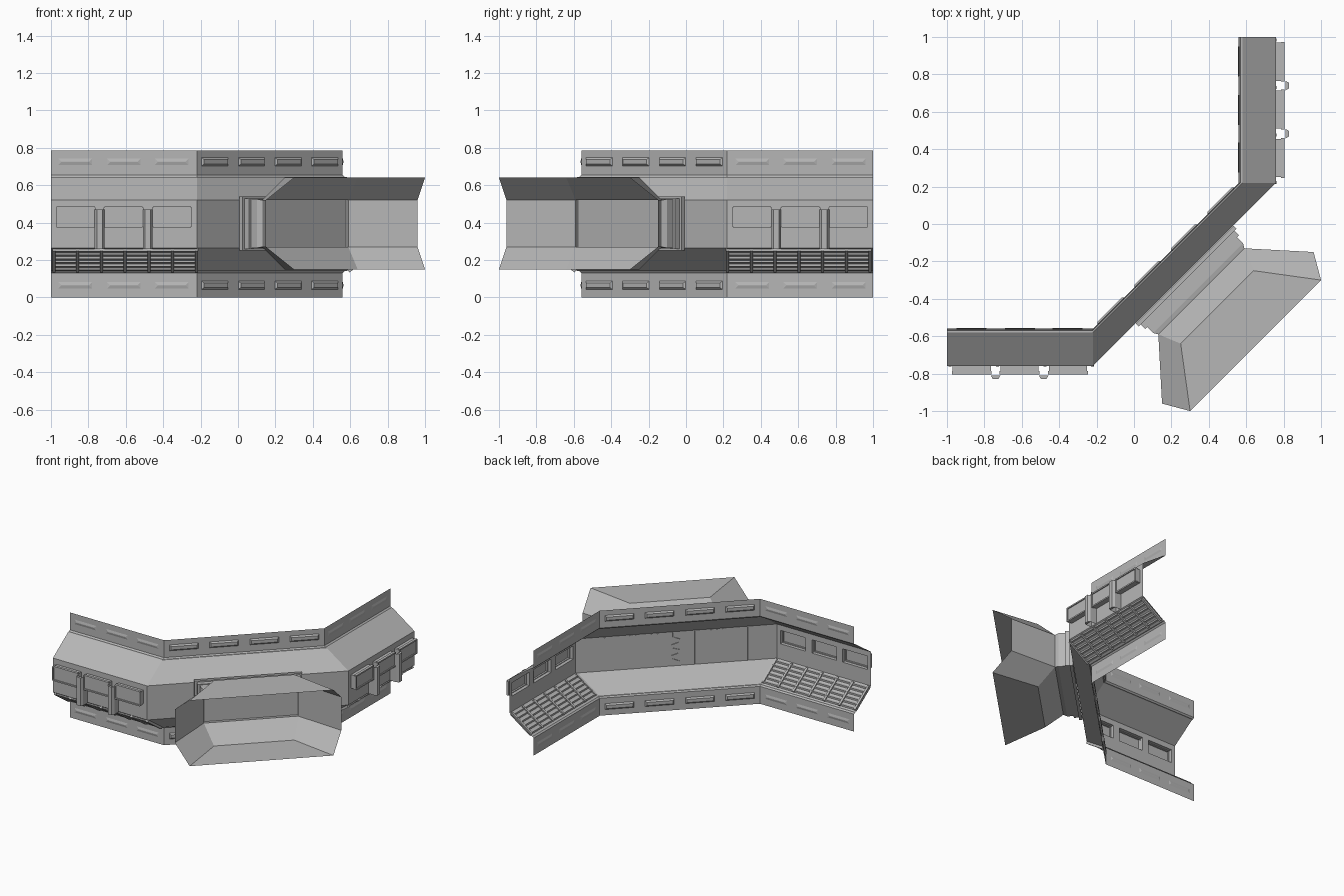
import bpy, bmesh, math

if "Cube" in bpy.data.objects:
    bpy.data.objects.remove(bpy.data.objects["Cube"])

R2 = math.sqrt(2)
GREY = bpy.data.materials.new("dark_grey")
GREY.diffuse_color = (0.47, 0.47, 0.47, 1)
GREY.use_nodes = True
GREY.node_tree.nodes["Principled BSDF"].inputs["Base Color"].default_value = GREY.diffuse_color


# Local frames: x along the wall, d outward from the inner rim, z up
def left(x, d, z):
    return (x, -0.56 - d, z)


def right(x, d, z):
    return (0.56 + d, -x, z)


def diag(u, v, z):
    return ((u + v) / R2, (u - v) / R2, z)


def slope(frame):
    # t runs up the lower slope, n is the offset from it
    def f(x, n, t):
        return frame(x, 0.02 + 0.18 * t + n * 0.57, 0.14 + 0.125 * t - n * 0.82)
    return f


class Part:
    def __init__(self, name):
        self.name, self.v, self.f = name, [], []

    def face(self, pts):
        n = len(self.v)
        self.v += pts
        self.f.append(list(range(n, n + len(pts))))

    def box(self, fr, x0, x1, d0, d1, z0, z1, taper=0.0, skip=()):
        t = taper
        a = [(x0, d0, z0), (x1, d0, z0), (x1, d0, z1), (x0, d0, z1)]
        b = [(x0 + t, d1, z0 + t), (x1 - t, d1, z0 + t), (x1 - t, d1, z1 - t), (x0 + t, d1, z1 - t)]
        quads = {"in": a, "out": b[::-1]}
        for i in range(4):
            j = (i + 1) % 4
            quads[i] = [a[i], b[i], b[j], a[j]]
        for k, q in quads.items():
            if k not in skip:
                self.face([fr(*p) for p in q])

    def loft(self, rings, closed=True):
        for r, s in zip(rings, rings[1:]):
            m = len(r)
            for i in range(m if closed else m - 1):
                j = (i + 1) % m
                self.face([r[i], r[j], s[j], s[i]])

    def build(self):
        me = bpy.data.meshes.new(self.name)
        me.from_pydata(self.v, [], self.f)
        me.materials.append(GREY)
        bpy.context.collection.objects.link(bpy.data.objects.new(self.name, me))
        # weld shared corners
        bm = bmesh.new()
        bm.from_mesh(me)
        bmesh.ops.remove_doubles(bm, verts=bm.verts, dist=1e-5)
        bmesh.ops.recalc_face_normals(bm, faces=bm.faces)
        bm.to_mesh(me)
        bm.free()


LOWER = [(0, 0), (0, 0.13), (0.01, 0.14), (0.02, 0.14), (0.2, 0.265)]
UPPER = [(0.2, 0.52), (0.02, 0.645), (0.01, 0.645), (0, 0.655), (0, 0.785)]
WINDOWS = [(-0.97, -0.765), (-0.715, -0.51), (-0.455, -0.25)]
WZ = (0.38, 0.48)

# Corridor shell: bulged profile swept round two bends
shell = Part("corridor_shell")
for prof in (LOWER, UPPER):
    shell.loft([[fr(x, d, z) for d, z in prof]
                for fr, x in ((left, -1), (left, -0.22), (right, -0.22), (right, -1))], closed=False)
shell.face([left(-0.22, 0.2, 0.265), right(-0.22, 0.2, 0.265),
            right(-0.22, 0.2, 0.52), left(-0.22, 0.2, 0.52)])

# Arm walls with window holes, and the recesses behind them
xs = [-1] + [x for w in WINDOWS for x in w] + [-0.22]
zs = [0.265, WZ[0], WZ[1], 0.52]
for fr in (left, right):
    for i in range(len(xs) - 1):
        for j in range(3):
            x0, x1, z0, z1 = xs[i], xs[i + 1], zs[j], zs[j + 1]
            if i % 2 and j == 1:
                shell.box(fr, x0, x1, 0.2, 0.238, z0, z1, skip=("in",))
            else:
                shell.face([fr(x0, 0.2, z0), fr(x1, 0.2, z0), fr(x1, 0.2, z1), fr(x0, 0.2, z1)])
shell.build()

for side, fr in (("left", left), ("right", right)):
    # Raised window frames on the outside
    trim = Part(side + "_window_trim")
    for x0, x1 in WINDOWS:
        for z in WZ:
            trim.box(fr, x0, x1, 0.225, 0.245, z - 0.005, z + 0.005)
        for x in (x0, x1):
            trim.box(fr, x - 0.004, x + 0.004, 0.225, 0.245, *WZ)
    trim.build()
    # Posts between the windows
    posts = Part(side + "_posts")
    for x in (-0.74, -0.483):
        sec = [(-0.026, 0.2), (-0.026, 0.25), (-0.015, 0.268), (0.015, 0.268), (0.026, 0.25), (0.026, 0.2)]
        posts.loft([[fr(x + a, d, z) for a, d in sec] for z in (0.26, 0.47)], closed=False)
        for z in (0.26, 0.47):
            posts.face([fr(x + a, d, z) for a, d in
                        ((-0.026, 0.25), (-0.015, 0.268), (0.015, 0.268), (0.026, 0.25))])
    posts.build()

    # Louvred grille on the lower slope
    grille = Part(side + "_grille")
    for i in range(7):
        x = -0.985 + i * 0.127
        grille.box(slope(fr), x - 0.008, x + 0.008, -0.01, 0.014, 0.04, 0.96)
    for k in range(6):
        t = 0.1 + k * 0.16
        d, z = 0.02 + 0.18 * t, 0.14 + 0.125 * t
        grille.box(fr, -0.985, -0.223, d - 0.01, d + 0.01, z - 0.006, z + 0.006)
    grille.build()

# Slots along the skirting and header bands
slots = Part("band_slots")
for zc in (0.065, 0.725):
    for s in (-1, 1):
        for fr in (left, right):
            for x in (-0.87, -0.61, -0.355):
                slots.box(fr, x - 0.09, x + 0.09, 0, s * 0.004, zc - 0.017, zc + 0.017, 0.015, skip=("in",))
        for i in range(4):
            u = (i - 1.5) * 0.277
            slots.box(diag, u - 0.1, u + 0.1, 0.2404, 0.2404 + s * 0.009,
                      zc - 0.022, zc + 0.022, 0.01, skip=("in",))
slots.build()


def rect(v, hu, z0, z1):
    return [diag(-hu, v, z0), diag(hu, v, z0), diag(hu, v, z1), diag(-hu, v, z1)]


# Stepped door collar on the outside of the diagonal wall, closed by the outer door leaf
collar = Part("door_collar")
collar.loft([rect(*r) for r in (
    (0.382, 0.37, 0.25, 0.54), (0.405, 0.37, 0.25, 0.54), (0.405, 0.355, 0.26, 0.53),
    (0.44, 0.355, 0.26, 0.53), (0.44, 0.34, 0.265, 0.525), (0.485, 0.34, 0.265, 0.525),
    (0.509, 0.325, 0.27, 0.52))])
collar.build()
leaf = Part("outer_door_leaf")
leaf.face(rect(0.475, 0.34, 0.265, 0.525))
leaf.build()

# Flared entrance hood: flat roof and floor, chamfered corners, open front
hood = Part("entrance_hood")
for zm, ze in ((0.27, 0.15), (0.52, 0.64)):
    neck = [diag(s * 0.325, 0.509, zm) for s in (-1, 1)]
    side = [diag(s * 0.573, 0.785, zm) for s in (-1, 1)]
    inner = [diag(s * 0.276, 0.629, ze) for s in (-1, 1)]
    rim = [diag(s * 0.495, 0.919, ze) for s in (-1, 1)]
    hood.face([inner[0], inner[1], rim[1], rim[0]])
    hood.face([neck[0], neck[1], inner[1], inner[0]])
    for i in (0, 1):
        hood.face([neck[i], inner[i], rim[i], side[i]])
for s in (-1, 1):
    hood.face([diag(s * 0.325, 0.509, 0.27), diag(s * 0.573, 0.785, 0.27),
               diag(s * 0.573, 0.785, 0.52), diag(s * 0.325, 0.509, 0.52)])
hood.build()

# Sliding door relief on the inside, with a toothed centre seam
door = Part("sliding_door")
for s in (-1, 1):
    for u in (0.13, 0.17, 0.24, 0.28, 0.32, 0.495):
        door.box(diag, s * u - 0.003, s * u + 0.003, 0.378, 0.3815, 0.27, 0.515)
seam = [(0, 0.27), (0, 0.3), (0.05, 0.32), (0.05, 0.345), (0, 0.36), (0, 0.385),
        (0.05, 0.4), (0.05, 0.425), (0, 0.44), (0, 0.465), (0.04, 0.48), (0.04, 0.515)]
door.loft([[diag(u - 0.02 + a, v, z) for a, v in
            ((-0.004, 0.3815), (-0.004, 0.376), (0.004, 0.376), (0.004, 0.3815))] for u, z in seam])
door.build()
